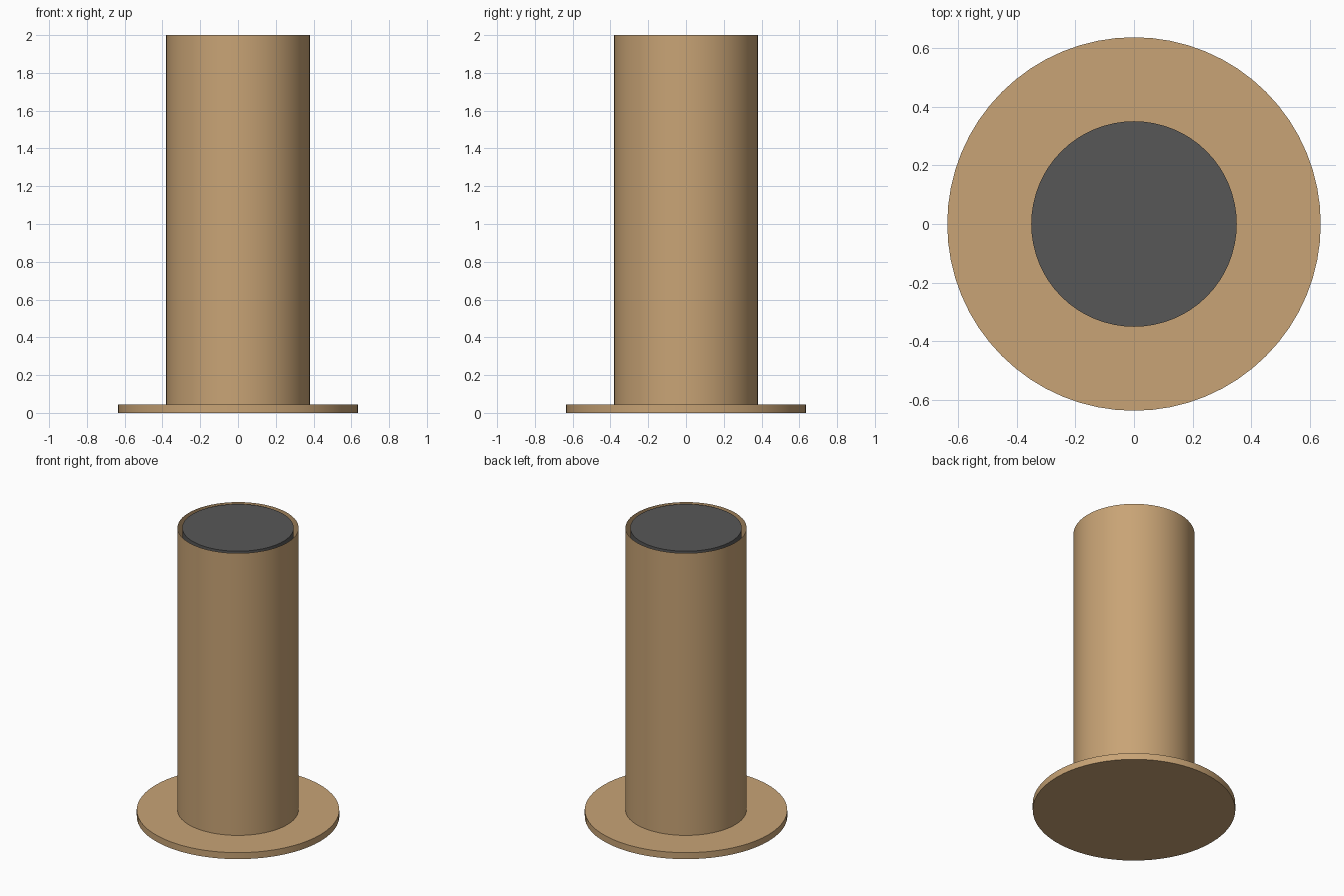
import bpy

if "Cube" in bpy.data.objects:
    bpy.data.objects.remove(bpy.data.objects["Cube"])

SIDES = 64


def material(name, color):
    mat = bpy.data.materials.new(name)
    mat.diffuse_color = (*color, 1.0)
    mat.use_nodes = True
    mat.node_tree.nodes["Principled BSDF"].inputs["Base Color"].default_value = mat.diffuse_color
    return mat


def cylinder(name, radius, z0, z1, mat, caps=True):
    bpy.ops.mesh.primitive_cylinder_add(
        vertices=SIDES, radius=radius, depth=z1 - z0,
        end_fill_type='TRIFAN' if caps else 'NOTHING',
        location=(0, 0, (z0 + z1) / 2))
    obj = bpy.context.object
    obj.name = name
    obj.data.materials.append(mat)
    bpy.ops.object.shade_smooth_by_angle()
    return obj


tan = material("tan", (0.58, 0.37, 0.18))
dark = material("dark_grey", (0.095, 0.095, 0.095))

# Wide base disc
cylinder("base_flange", 0.636, 0.0, 0.045, tan)

# Thin open-ended outer sleeve
cylinder("outer_sleeve", 0.38, 0.0, 2.0, tan, caps=False)

# Solid dark core, with a narrow gap to the sleeve
cylinder("inner_core", 0.35, 0.002, 2.0, dark)
